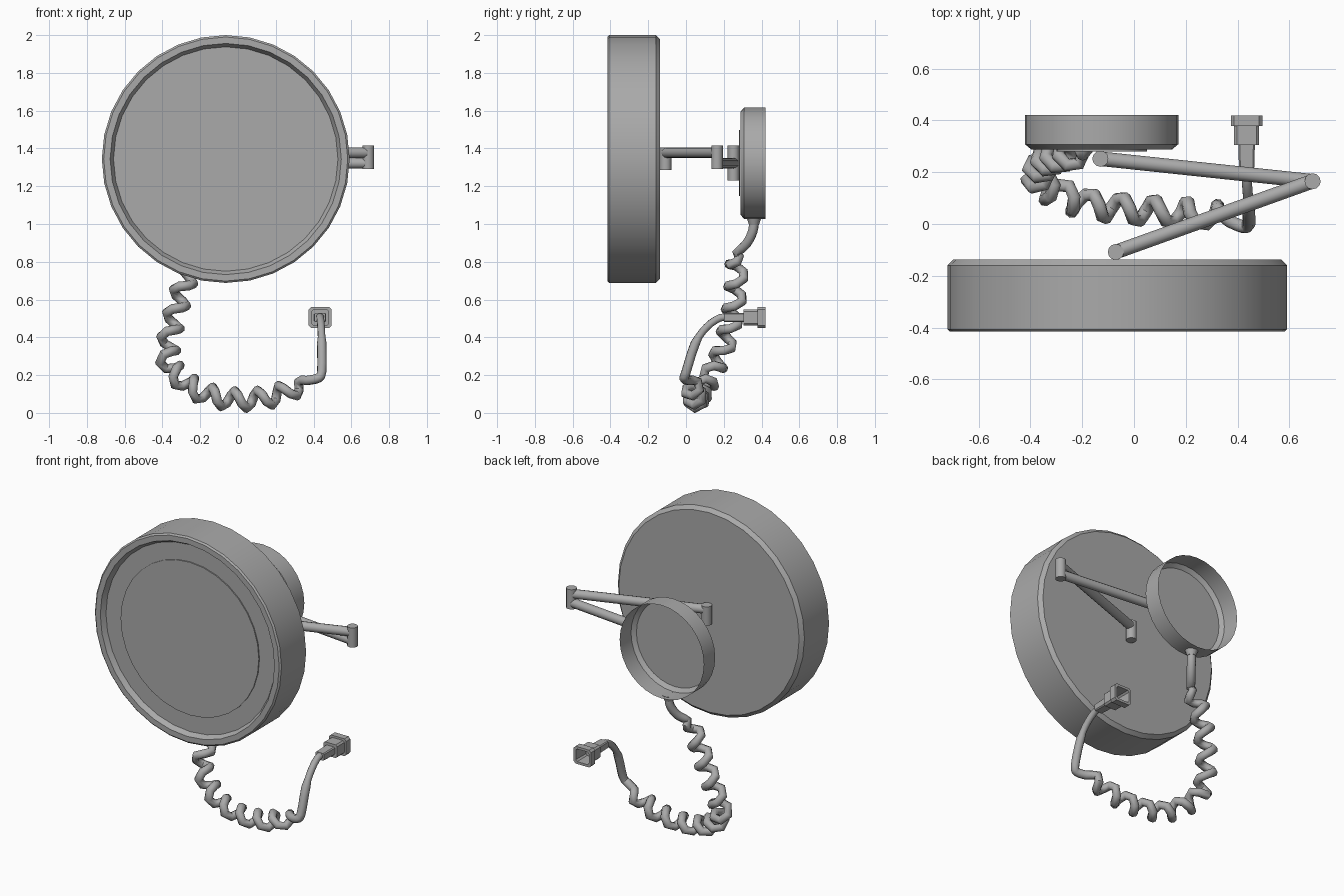
import bpy, bmesh, math
from mathutils import Vector, Matrix

if "Cube" in bpy.data.objects:
    bpy.data.objects.remove(bpy.data.objects["Cube"], do_unlink=True)

GREY = (0.4, 0.4, 0.4, 1)
mat = bpy.data.materials.new("plain grey")
mat.use_nodes = True
mat.diffuse_color = GREY
mat.node_tree.nodes["Principled BSDF"].inputs["Base Color"].default_value = GREY


def finish(obj, angle=40):
    """Assign the material and smooth the shallow edges."""
    obj.data.materials.clear()
    obj.data.materials.append(mat)
    bpy.ops.object.select_all(action='DESELECT')
    obj.select_set(True)
    bpy.context.view_layer.objects.active = obj
    bpy.ops.object.shade_smooth_by_angle(angle=math.radians(angle))
    return obj


def mesh_object(name, bm, angle=40):
    me = bpy.data.meshes.new(name)
    bm.to_mesh(me)
    bm.free()
    obj = bpy.data.objects.new(name, me)
    bpy.context.collection.objects.link(obj)
    return finish(obj, angle)


def lathe(name, profile, x, z, steps=32, angle=30):
    """Turn a (radius, y) profile around an axis parallel to y."""
    bm = bmesh.new()
    verts = [bm.verts.new((r, y, 0)) for r, y in profile]
    edges = [bm.edges.new(pair) for pair in zip(verts, verts[1:])]
    bmesh.ops.spin(bm, geom=verts + edges, cent=(0, 0, 0), axis=(0, 1, 0),
                   angle=math.tau, steps=steps)
    bmesh.ops.remove_doubles(bm, verts=bm.verts, dist=0.0005)
    bmesh.ops.recalc_face_normals(bm, faces=bm.faces)
    bmesh.ops.translate(bm, verts=bm.verts, vec=(x, 0, z))
    return mesh_object(name, bm, angle)


def rod(name, a, b, r1, r2=None, sides=12):
    """Round bar or cone between two points."""
    a, b = Vector(a), Vector(b)
    d = b - a
    m = Matrix.Translation((a + b) / 2) @ d.to_track_quat('Z', 'Y').to_matrix().to_4x4()
    bm = bmesh.new()
    bmesh.ops.create_cone(bm, cap_ends=True, segments=sides, radius1=r1,
                          radius2=r1 if r2 is None else r2, depth=d.length, matrix=m)
    return mesh_object(name, bm)


# Round mirror head with recessed glass and a slightly raised centre
lathe("mirror_head", [(0, -0.138), (0.634, -0.138), (0.656, -0.16), (0.656, -0.407),
                      (0.646, -0.416), (0.612, -0.416), (0.594, -0.385),
                      (0.486, -0.385), (0.486, -0.392), (0, -0.392)], -0.065, 1.344)

# Wall mount: open cup with a raised disc on its front
lathe("wall_mount", [(0, 0.288), (0.272, 0.288), (0.296, 0.308), (0.296, 0.422)], -0.125, 1.322)
lathe("mount_disc", [(0.175, 0.287), (0.175, 0.281), (0, 0.281)], -0.125, 1.322)

# Folding arm: three upright pins and two bars
mirror_pin, elbow, wall_pin = (-0.07, -0.108), (0.69, 0.165), (-0.13, 0.252)
for name, (x, y), low, high in (("mirror_pin", mirror_pin, 1.285, 1.405),
                                ("elbow_pin", elbow, 1.29, 1.415),
                                ("wall_pin", wall_pin, 1.23, 1.415)):
    rod(name, (x, y, low), (x, y, high), 0.031)
rod("front_arm", (*mirror_pin, 1.377), (*elbow, 1.377), 0.028)
rod("rear_arm", (*elbow, 1.322), (*wall_pin, 1.322), 0.028)


def smooth_path(points, steps):
    """Catmull-Rom curve through the points."""
    p = [Vector(v) for v in points]
    p = [2 * p[0] - p[1]] + p + [2 * p[-1] - p[-2]]
    out = []
    for a, b, c, d in zip(p, p[1:], p[2:], p[3:]):
        for k in range(steps):
            t = k / steps
            out.append(b + (c - a) * t / 2 + (2 * a - 5 * b + 4 * c - d) * t**2 / 2
                       + (3 * b - a - 3 * c + d) * t**3 / 2)
    return out + [p[-2]]


# Power cord: lead, coil wound along a sagging centre line, tail
centre = smooth_path([(-0.2, 0.27, 0.85), (-0.27, 0.265, 0.72), (-0.325, 0.25, 0.55),
                      (-0.365, 0.21, 0.38), (-0.355, 0.155, 0.24), (-0.2, 0.08, 0.112),
                      (0, 0.055, 0.07), (0.2, 0.045, 0.092), (0.36, 0.03, 0.168)], 60)
PITCH, COIL_RADIUS, PER_TURN = 0.128, 0.045, 6
lengths = [0.0]
for a, b in zip(centre, centre[1:]):
    lengths.append(lengths[-1] + (b - a).length)
total = lengths[-1]
origin = next(s for s, p in zip(lengths, centre) if p.x > -0.02 and p.z < 0.2)
coil, i = [], 0
for n in range(int(total / PITCH * PER_TURN) + 1):
    s = n * PITCH / PER_TURN
    while lengths[i + 1] < s:
        i += 1
    along = (centre[i + 1] - centre[i]).normalized()
    side = Vector((0, 1, 0))
    side = (side - along * side.dot(along)).normalized()
    up = along.cross(side)
    turn = math.tau * (s - origin) / PITCH + math.pi / 2
    radius = COIL_RADIUS * min(1, s / 0.07, (total - s) / 0.05)
    coil.append(centre[i] + (side * math.cos(turn) + up * math.sin(turn)) * radius)

lead = smooth_path([(-0.13, 0.36, 1.02), (-0.135, 0.353, 0.96), (-0.16, 0.32, 0.895),
                    (-0.2, 0.27, 0.85)], 3)[:-1]
tail = smooth_path([(0.37, 0.01, 0.172), (0.42, -0.01, 0.183), (0.443, 0, 0.215),
                    (0.443, 0.05, 0.37), (0.44, 0.11, 0.455), (0.435, 0.18, 0.503),
                    (0.435, 0.24, 0.506)], 3)
cord_points = lead + coil + tail
curve = bpy.data.curves.new("power_cord", 'CURVE')
curve.dimensions = '3D'
curve.bevel_depth = 0.026
curve.bevel_resolution = 2
curve.use_fill_caps = True
spline = curve.splines.new('POLY')
spline.points.add(len(cord_points) - 1)
for point, co in zip(spline.points, cord_points):
    point.co = (*co, 1)
    # The tail narrows to fit inside the plug
    point.radius = 1 if co.z < 0.4 or co.x < 0.3 else 0.8
cord = bpy.data.objects.new("power_cord", curve)
bpy.context.collection.objects.link(cord)
bpy.ops.object.select_all(action='DESELECT')
cord.select_set(True)
bpy.context.view_layer.objects.active = cord
bpy.ops.object.convert(target='MESH')
finish(bpy.context.view_layer.objects.active, 50)
rod("cord_collar", (-0.13, 0.36, 1.03), (-0.13, 0.36, 0.995), 0.038, 0.026)

# Stepped plug with clipped corners, hollow at the back
bm = bmesh.new()
rings = []
for y, w, h in ((0.2, 0.029, 0.023), (0.305, 0.032, 0.025), (0.305, 0.048, 0.042),
                (0.378, 0.048, 0.042), (0.378, 0.061, 0.055), (0.42, 0.061, 0.055),
                (0.42, 0.046, 0.04), (0.325, 0.042, 0.037)):
    cut = 0.24 * h
    corners = [(w, h - cut), (w - cut, h), (cut - w, h), (-w, h - cut),
               (-w, cut - h), (cut - w, -h), (w - cut, -h), (w, cut - h)]
    rings.append([bm.verts.new((0.435 + x, y, 0.505 + z)) for x, z in corners])
for a, b in zip(rings, rings[1:]):
    for k in range(8):
        bm.faces.new((a[k], a[k - 1], b[k - 1], b[k]))
bm.faces.new(rings[0])
bm.faces.new(rings[-1])
bmesh.ops.recalc_face_normals(bm, faces=bm.faces)
mesh_object("plug", bm, 25)
